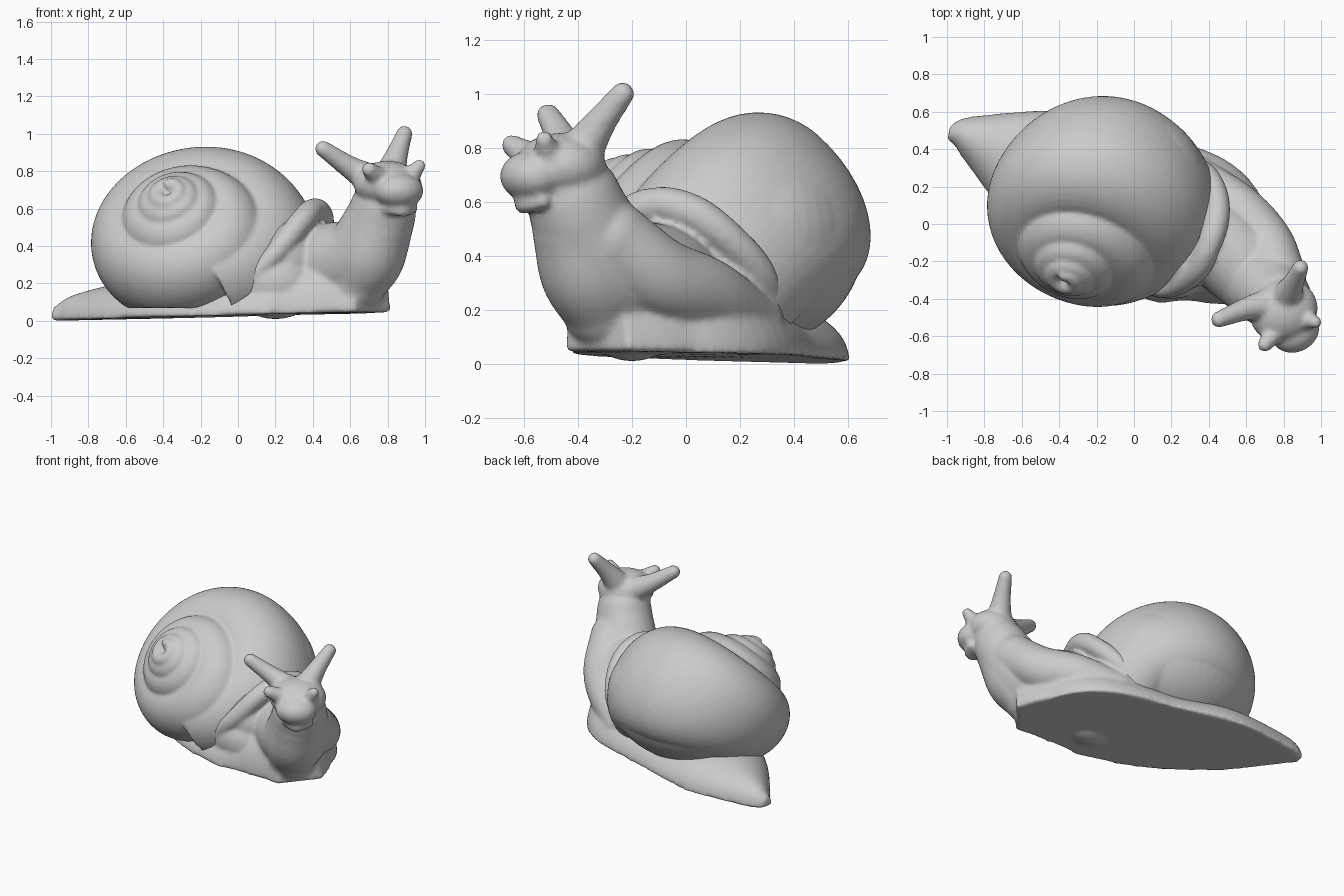
import bpy, bmesh, math
from mathutils import Vector, Matrix

if "Cube" in bpy.data.objects:
    bpy.data.objects.remove(bpy.data.objects["Cube"])


def smooth_path(points, steps=8):
    """Catmull-Rom resampling of points with any number of components."""
    p = [Vector(q) for q in points]
    p = [2 * p[0] - p[1]] + p + [2 * p[-1] - p[-2]]
    out = []
    for i in range(1, len(p) - 2):
        a, b, c, d = p[i - 1:i + 3]
        for k in range(steps):
            t = k / steps
            out.append(0.5 * (2 * b + (c - a) * t + (2 * a - 5 * b + 4 * c - d) * t * t
                              + (3 * b - a - 3 * c + d) * t ** 3))
    return out + [p[-2]]


def loft(bm, rings):
    """Closed skin over a list of equal-length rings."""
    vr = [[bm.verts.new(co) for co in ring] for ring in rings]
    n = len(vr[0])
    for a, b in zip(vr, vr[1:]):
        for i in range(n):
            j = (i + 1) % n
            bm.faces.new((a[i], a[j], b[j], b[i]))
    bm.faces.new(vr[0][::-1])
    bm.faces.new(vr[-1])


def ball(bm, center, radii, angle=0.0):
    m = (Matrix.Translation(center) @ Matrix.Rotation(angle, 4, 'Z')
         @ Matrix.Diagonal((*radii, 1)))
    bmesh.ops.create_uvsphere(bm, u_segments=48, v_segments=32, radius=1, matrix=m)


def tube(bm, points, sides=20):
    """Round limb through (x, y, z, radius) points, with ball ends."""
    path = smooth_path(points)
    rings = []
    for i, q in enumerate(path):
        tan = (path[min(i + 1, len(path) - 1)] - path[max(i - 1, 0)]).to_3d().normalized()
        u = tan.cross(Vector((0.45, 0.88, 0.1))).normalized()
        v = tan.cross(u)
        rings.append([q.to_3d() + q[3] * (math.cos(a) * u + math.sin(a) * v)
                      for a in (2 * math.pi * k / sides for k in range(sides))])
    loft(bm, rings)
    for q in (path[0], path[-1]):
        ball(bm, q.to_3d(), (q[3],) * 3)


def finish(bm, name, voxel, smoothing):
    """Fuse the overlapping volumes into one smooth skin."""
    bmesh.ops.recalc_face_normals(bm, faces=bm.faces)
    me = bpy.data.meshes.new(name)
    bm.to_mesh(me)
    bm.free()
    ob = bpy.data.objects.new(name, me)
    bpy.context.collection.objects.link(ob)
    r = ob.modifiers.new("fuse", 'REMESH')
    r.mode = 'VOXEL'
    r.voxel_size = voxel
    r.use_smooth_shade = True
    s = ob.modifiers.new("soften", 'SMOOTH')
    s.factor = 0.5
    s.iterations = smoothing


# Shell: logarithmic spiral of egg-shaped sections around a tilted axis
APEX = Vector((-0.39, -0.36, 0.74))
A = Vector((-0.25, -0.72, 0.65)).normalized()
U = (Vector((1, 0, 0)) - A.x * A).normalized()
V = A.cross(U)
DROP, ORBIT, WIDE, UP = 0.67, 0.36, 0.30, 0.36


def whorl_scale(t):
    """Size after t turns inward; the mouth tucks under the last whorl."""
    if t < 0:
        return 1 + 1.0 * t
    return 1.7 ** -min(t, 0.75) * 1.58 ** -max(t - 0.75, 0)


rings = []
STEPS = 400
for i in range(STEPS + 1):
    t = -0.18 + 4.5 * i / STEPS
    s = whorl_scale(t)
    rad = math.cos(2 * math.pi * t) * U + math.sin(2 * math.pi * t) * V
    back = math.exp(-((t - 0.27) / 0.22) ** 2)       # body whorl swells at the back
    swell = 0.04 * back + 0.045 * math.exp(-((t - 0.93) / 0.16) ** 2)
    ring = []
    for k in range(48):
        a = 2 * math.pi * k / 48
        h = math.sin(a) * (UP if math.sin(a) > 0 else UP + 0.01 + 0.16 * back)
        r = ORBIT + swell + (WIDE + swell) * math.cos(a)
        co = APEX + s * (r * rad + (h - DROP) * A)
        co.z = max(co.z, 0.07 + 0.004 * math.sin(a))
        ring.append(co)
    rings.append(ring)
bm = bmesh.new()
loft(bm, rings)
ball(bm, (-0.16, 0.24, 0.46), (0.54, 0.42, 0.40))
finish(bm, "shell", 0.012, 3)

# Foot: leaf-shaped sole, stations are (x, y, half width, height)
bm = bmesh.new()
foot = smooth_path([(-0.99, 0.49, 0.04, 0.07), (-0.86, 0.46, 0.13, 0.14),
                    (-0.50, 0.30, 0.33, 0.21), (-0.10, 0.10, 0.41, 0.22),
                    (0.32, -0.04, 0.42, 0.28), (0.56, -0.20, 0.28, 0.33),
                    (0.72, -0.33, 0.15, 0.28)])
rings = []
for i, q in enumerate(foot):
    tan = (foot[min(i + 1, len(foot) - 1)] - foot[max(i - 1, 0)]).to_2d().normalized()
    z0 = 0.027 + 0.027 * q.x
    rings.append([(q.x - tan.y * q.z * math.cos(a), q.y + tan.x * q.z * math.cos(a),
                   z0 + q.w * math.sin(a))
                  for a in (math.pi * k / 24 for k in range(25))])
loft(bm, rings)

# Neck, the chest below it and the flank ridge beside it
tube(bm, [(0.12, 0.05, 0.22, 0.18), (0.43, -0.09, 0.28, 0.23), (0.65, -0.28, 0.34, 0.22),
          (0.75, -0.38, 0.52, 0.19), (0.79, -0.43, 0.66, 0.165), (0.80, -0.45, 0.73, 0.11)], 28)
tube(bm, [(0.64, -0.30, 0.21, 0.16), (0.70, -0.35, 0.34, 0.19), (0.75, -0.39, 0.50, 0.18)], 28)
tube(bm, [(0.34, 0.25, 0.15, 0.11), (0.55, 0.08, 0.25, 0.14), (0.70, -0.10, 0.32, 0.15),
          (0.77, -0.28, 0.46, 0.15)], 28)

# Head, muzzle and lower lip
ball(bm, (0.80, -0.465, 0.73), (0.185, 0.165, 0.125), 0.45)
ball(bm, (0.86, -0.57, 0.695), (0.135, 0.115, 0.095), 0.45)
tube(bm, [(0.79, -0.59, 0.60, 0.025), (0.88, -0.60, 0.59, 0.035), (0.94, -0.53, 0.60, 0.025)], 12)

# Tentacles: two long, two short
for pts in ([(0.72, -0.43, 0.75, 0.09), (0.60, -0.455, 0.82, 0.062), (0.455, -0.51, 0.92, 0.044)],
            [(0.81, -0.40, 0.77, 0.09), (0.85, -0.32, 0.89, 0.06), (0.89, -0.235, 1.00, 0.044)],
            [(0.78, -0.54, 0.74, 0.07), (0.70, -0.645, 0.81, 0.040)],
            [(0.89, -0.50, 0.74, 0.07), (0.97, -0.525, 0.83, 0.034)]):
    tube(bm, pts)

# Mantle and its raised collar around the shell opening
ball(bm, (0.25, 0.0, 0.32), (0.24, 0.36, 0.26))
ball(bm, (0.20, -0.20, 0.20), (0.24, 0.20, 0.19))
tube(bm, [(0.02, -0.34, 0.18, 0.03), (0.19, -0.34, 0.35, 0.055), (0.33, -0.25, 0.52, 0.065),
          (0.40, -0.12, 0.59, 0.065), (0.44, 0.02, 0.56, 0.07), (0.44, 0.15, 0.47, 0.065),
          (0.38, 0.27, 0.34, 0.06), (0.27, 0.34, 0.20, 0.04)])
finish(bm, "body", 0.014, 5)
